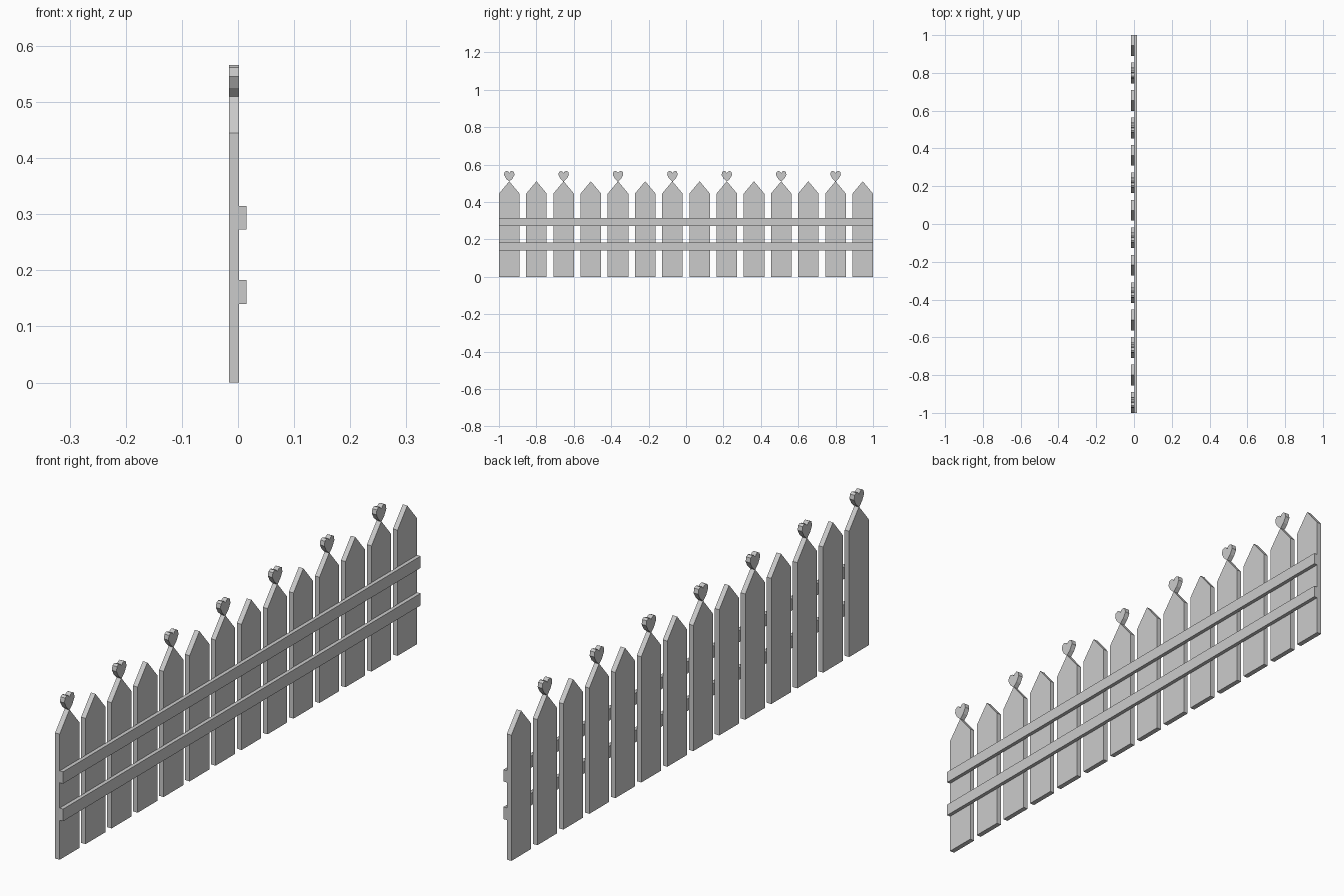
import bpy

if "Cube" in bpy.data.objects:
    bpy.data.objects.remove(bpy.data.objects["Cube"])

X_BACK, X_MID, X_FRONT = -0.0162, 0.0016, 0.0150
COUNT, HALF_W = 14, 0.055


def extrude(name, profile, x0, x1):
    """Solid made by extruding a (y, z) outline along x."""
    n = len(profile)
    verts = [(x, y, z) for x in (x0, x1) for y, z in profile]
    faces = [tuple(reversed(range(n))), tuple(range(n, 2 * n))]
    faces += [(i, (i + 1) % n, n + (i + 1) % n, n + i) for i in range(n)]
    mesh = bpy.data.meshes.new(name)
    mesh.from_pydata(verts, [], faces)
    obj = bpy.data.objects.new(name, mesh)
    bpy.context.collection.objects.link(obj)
    return obj


# Pointed picket outline, and a heart outline mirrored from its right half
picket = [(-HALF_W, 0), (HALF_W, 0), (HALF_W, 0.445), (0, 0.511), (-HALF_W, 0.445)]
right = [(0.017, 0.525), (0.028, 0.545), (0.025, 0.561), (0.015, 0.566), (0.006, 0.563)]
heart = [(0, 0.509)] + right + [(0, 0.555)] + [(-y, z) for y, z in reversed(right)]

# Pickets, with a heart on every second one
for i in range(COUNT):
    yc = -1 + HALF_W + i * (2 - 2 * HALF_W) / (COUNT - 1)
    extrude("picket", [(y + yc, z) for y, z in picket], X_BACK, X_MID)
    if i % 2 == 0:
        extrude("heart_finial", [(y + yc, z) for y, z in heart], X_BACK, X_MID)

# Two horizontal rails
for name, z0, z1 in (("lower_rail", 0.140, 0.183), ("upper_rail", 0.273, 0.315)):
    extrude(name, [(-1, z0), (1, z0), (1, z1), (-1, z1)], X_MID, X_FRONT)
